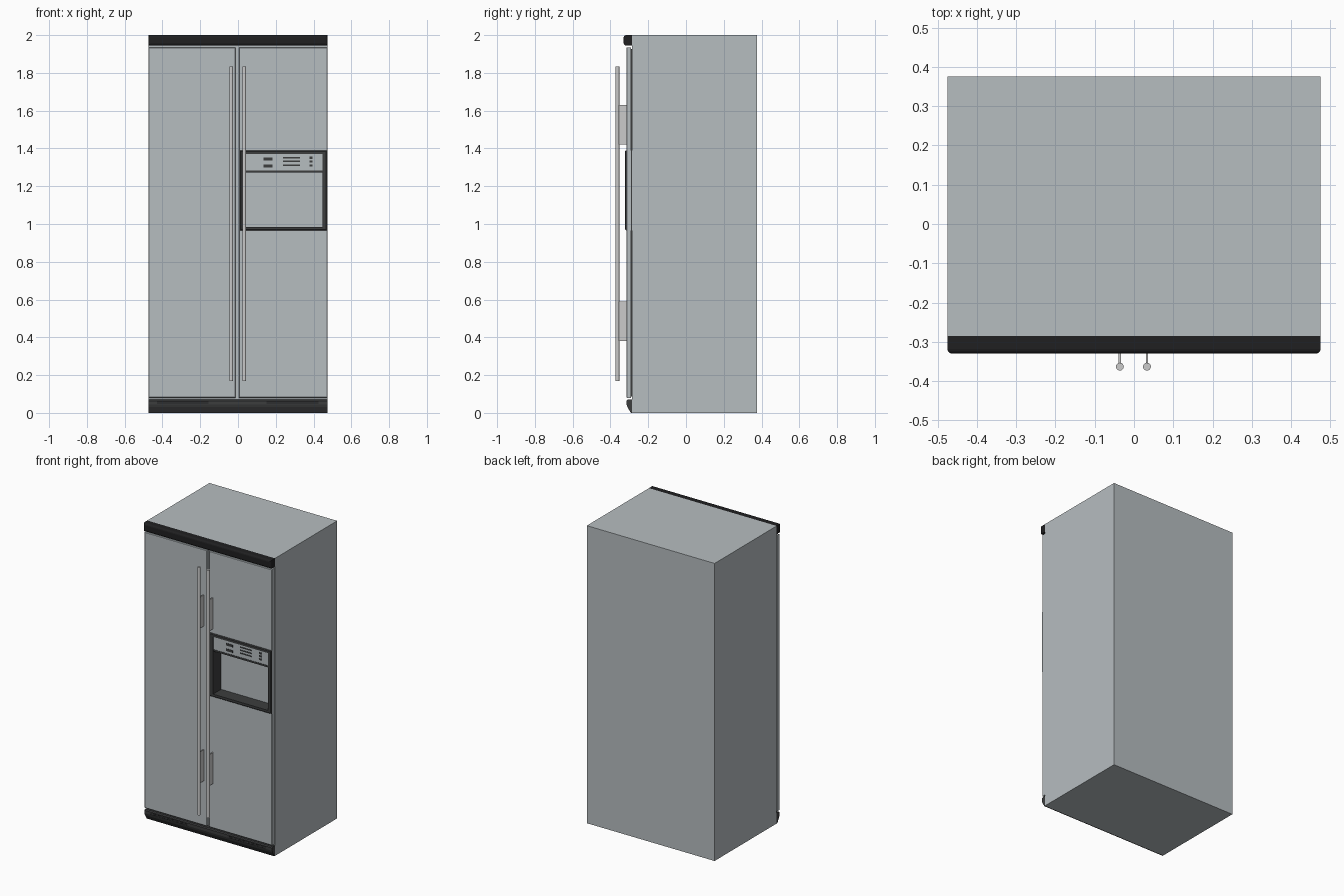
import bpy, bmesh, math

if "Cube" in bpy.data.objects:
    bpy.data.objects.remove(bpy.data.objects["Cube"])


def material(name, r, g, b):
    m = bpy.data.materials.new(name)
    m.diffuse_color = (r, g, b, 1)
    m.use_nodes = True
    m.node_tree.nodes["Principled BSDF"].inputs["Base Color"].default_value = m.diffuse_color
    return m


steel = material("steel", 0.47, 0.51, 0.53)
dark = material("dark_plastic", 0.045, 0.047, 0.048)
black = material("black_trim", 0.014, 0.014, 0.015)


def finish(name, bm, mat=None):
    bmesh.ops.recalc_face_normals(bm, faces=bm.faces)
    me = bpy.data.meshes.new(name)
    bm.to_mesh(me)
    bm.free()
    ob = bpy.data.objects.new(name, me)
    bpy.context.collection.objects.link(ob)
    if mat:
        me.materials.append(mat)
    return ob


def box(name, x, y, z, mat=None, front_bevel=0, segments=1):
    """Box from (min, max) pairs; optionally bevel the edges of its front face."""
    bm = bmesh.new()
    bmesh.ops.create_cube(bm, size=1)
    for v in bm.verts:
        v.co = [r[0] + (c + 0.5) * (r[1] - r[0]) for c, r in zip(v.co, (x, y, z))]
    if front_bevel:
        edges = [e for e in bm.edges if all(v.co.y < y[0] + 1e-5 for v in e.verts)]
        bmesh.ops.bevel(bm, geom=edges, offset=front_bevel, segments=segments,
                        profile=0.5, affect='EDGES')
    return finish(name, bm, mat)


def cut(ob, cutter):
    mod = ob.modifiers.new("opening", 'BOOLEAN')
    mod.operation = 'DIFFERENCE'
    mod.solver = 'EXACT'
    mod.object = cutter


def prism(name, profile, x0, x1, mat):
    """Extrude a (y, z) profile along x."""
    bm = bmesh.new()
    face = bm.faces.new([bm.verts.new((x0, y, z)) for y, z in profile])
    ext = bmesh.ops.extrude_face_region(bm, geom=[face])
    for v in ext["geom"]:
        if isinstance(v, bmesh.types.BMVert):
            v.co.x = x1
    return finish(name, bm, mat)


# Helpers that open the dispenser niche
niche = box("niche_cutter", (0.02, 0.46), (-0.5, -0.235), (0.975, 1.38))
hole = box("frame_cutter", (0.04, 0.447), (-0.5, -0.1), (0.985, 1.37))
for c in (niche, hole):
    c.hide_render = True
    c.hide_viewport = True

# Cabinet
cabinet = box("cabinet", (-0.475, 0.475), (-0.285, 0.375), (0, 2), steel)
cut(cabinet, niche)

# Doors and the gaskets behind them
for side, x in (("left", (-0.475, -0.012)), ("right", (0.005, 0.473))):
    door = box(side + "_door", x, (-0.315, -0.29), (0.08, 1.935), steel, 0.003)
    gasket = box(side + "_gasket", (x[0] + 0.008, x[1] - 0.008),
                 (-0.291, -0.284), (0.088, 1.927), dark)
    if side == "right":
        cut(door, niche)
        cut(gasket, niche)

# Top trim and kick plate
box("top_trim", (-0.475, 0.475), (-0.33, -0.285), (1.945, 2), black, 0.012, 3)
prism("kick_plate", [(-0.285, 0), (-0.292, 0), (-0.31, 0.03), (-0.315, 0.045),
                     (-0.315, 0.064), (-0.309, 0.07), (-0.285, 0.07)],
      -0.475, 0.475, dark)
for side, x in (("left", (-0.43, -0.155)), ("right", (0.15, 0.425))):
    for i in range(2):
        z = 0.046 + 0.009 * i
        box(f"{side}_vent_slot_{i}", x, (-0.316, -0.31), (z, z + 0.004), black)

# Handles: round bars on flat brackets
for side, x in (("left", -0.036), ("right", 0.033)):
    bm = bmesh.new()
    bmesh.ops.create_cone(bm, cap_ends=True, segments=20, radius1=0.01,
                          radius2=0.01, depth=1.665)
    bmesh.ops.translate(bm, verts=bm.verts, vec=(x, -0.363, 1.0025))
    for f in bm.faces:
        f.smooth = len(f.verts) == 4
    for e in bm.edges:
        e.smooth = all(f.smooth for f in e.link_faces)
    finish(side + "_handle_bar", bm)
    for level, z in (("lower", 0.38), ("upper", 1.42)):
        box(f"{side}_{level}_bracket", (x - 0.003, x + 0.003),
            (-0.358, -0.314), (z, z + 0.21))

# Dispenser frame with control panel and lip
frame = box("dispenser_frame", (0.01, 0.471), (-0.322, -0.237), (0.965, 1.39),
            dark, 0.005)
cut(frame, hole)
box("control_panel", (0.04, 0.447), (-0.317, -0.237), (1.283, 1.37), steel)
box("panel_lip", (0.04, 0.447), (-0.319, -0.237), (1.272, 1.284), dark)

# Buttons: columns of equal bars
for name, x, height, levels in (
        ("display", (0.135, 0.183), 0.016, (1.299, 1.336)),
        ("indicator", (0.237, 0.327), 0.008, (1.308, 1.328, 1.348)),
        ("button", (0.378, 0.395), 0.012, (1.304, 1.325, 1.345))):
    for i, z in enumerate(levels):
        box(f"{name}_{i}", x, (-0.319, -0.316), (z, z + height), dark)
